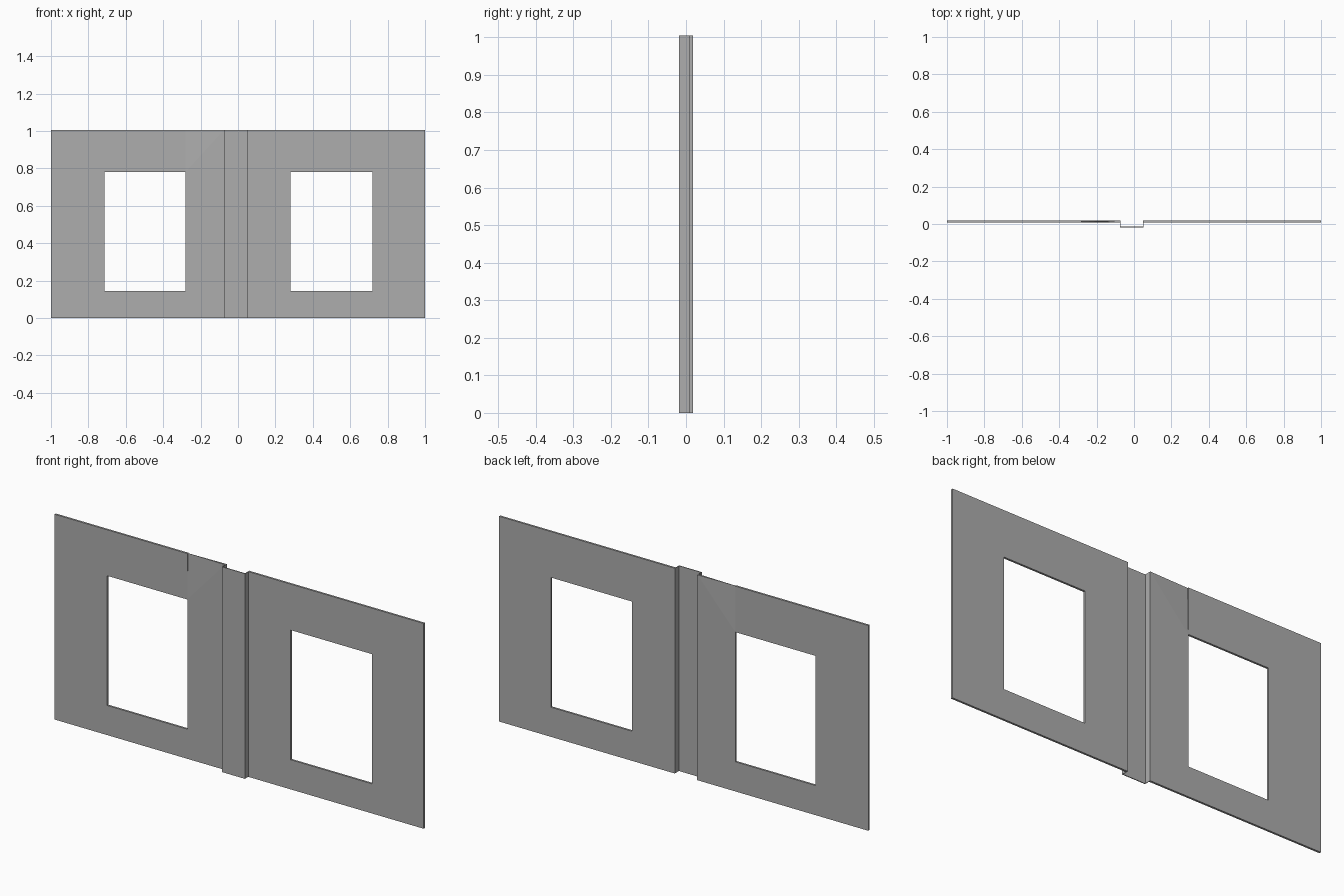
import bpy
import bmesh

cube = bpy.data.objects.get("Cube")
if cube:
    bpy.data.objects.remove(cube, do_unlink=True)

HEIGHT = 1.005
FRONT, BACK = 0.008, 0.018
SILL, HEAD = 0.145, 0.78
WALL_R, WALL_L = -0.075, 0.05

grey = bpy.data.materials.new("plain grey")
grey.use_nodes = True
colour = (0.42, 0.42, 0.42, 1)
grey.diffuse_color = colour
grey.node_tree.nodes["Principled BSDF"].inputs["Base Color"].default_value = colour


def finish(bm, name):
    bmesh.ops.recalc_face_normals(bm, faces=bm.faces[:])
    mesh = bpy.data.meshes.new(name)
    bm.to_mesh(mesh)
    bm.free()
    mesh.materials.append(grey)
    obj = bpy.data.objects.new(name, mesh)
    bpy.context.collection.objects.link(obj)
    return obj


def extrude(bm, offset):
    result = bmesh.ops.extrude_face_region(bm, geom=bm.faces[:])
    verts = [g for g in result["geom"] if isinstance(g, bmesh.types.BMVert)]
    bmesh.ops.translate(bm, verts=verts, vec=offset)


def panel(name, xs, clipped=False):
    """Flat wall with a window opening in the middle of a 3 x 3 layout."""
    bm = bmesh.new()
    zs = (0, SILL, HEAD, HEIGHT)
    grid = [[bm.verts.new((x, FRONT, z)) for z in zs] for x in xs]
    for i in range(3):
        for k in range(3):
            if (i, k) == (1, 1):
                continue
            corners = [grid[i][k], grid[i + 1][k], grid[i + 1][k + 1], grid[i][k + 1]]
            if clipped and (i, k) == (2, 2):
                corners.pop()
            bm.faces.new(corners)
    extrude(bm, (0, BACK - FRONT, 0))
    return finish(bm, name)


# Two wall panels with window openings
panel("left_panel", (WALL_L, 0.28, 0.72, 1))
panel("right_panel", (-1, -0.715, -0.28, WALL_R), clipped=True)

# Upper corner of the right panel, pinched thin at its outer top point
bm = bmesh.new()
tip = bm.verts.new((-0.28, (FRONT + BACK) / 2, HEIGHT))
low = [bm.verts.new((-0.28, y, HEAD)) for y in (FRONT, BACK)]
top = [bm.verts.new((WALL_R, y, HEIGHT)) for y in (FRONT, BACK)]
for face in ((tip, low[0], top[0]), (tip, top[1], low[1]),
             (tip, top[0], top[1]), (tip, low[1], low[0]),
             (low[0], low[1], top[1], top[0])):
    bm.faces.new(face)
finish(bm, "pinched_corner")

# Channel between the panels, open to the back
t = 0.002
outline = [(WALL_R, BACK), (WALL_R, -BACK), (WALL_L, -BACK), (WALL_L, BACK),
           (WALL_L - t, BACK), (WALL_L - t, 2 * t - BACK),
           (WALL_R + t, 2 * t - BACK), (WALL_R + t, BACK)]
bm = bmesh.new()
bm.faces.new([bm.verts.new((x, y, 0)) for x, y in outline])
extrude(bm, (0, 0, HEIGHT))
finish(bm, "centre_channel")
